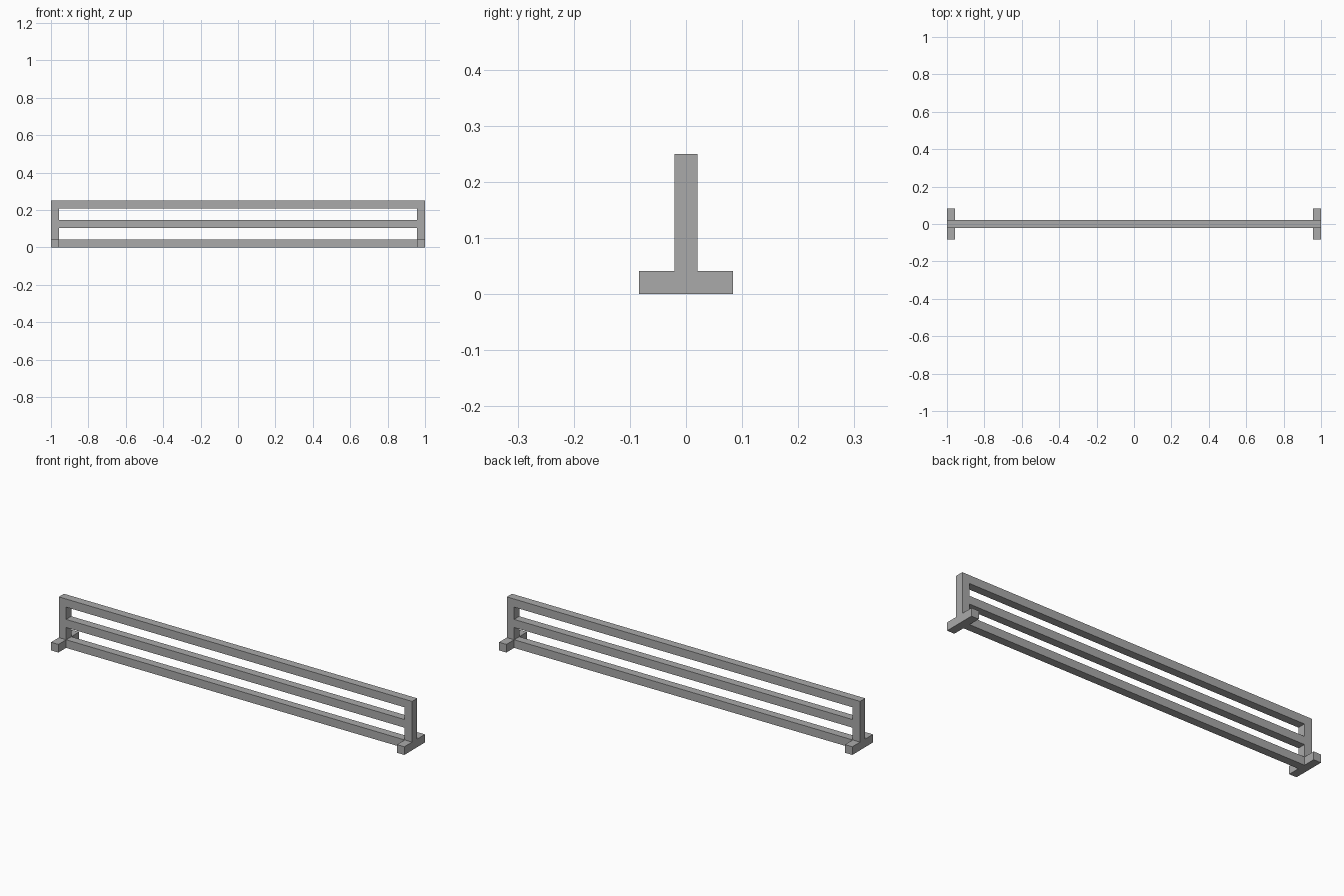
import bpy

cube = bpy.data.objects.get("Cube")
if cube:
    bpy.data.objects.remove(cube, do_unlink=True)

T = 2 / 48          # thickness of every bar
HEIGHT = 6 * T
FOOT_LENGTH = 4 * T

grey = bpy.data.materials.new("plain grey")
grey.use_nodes = True
colour = (0.4, 0.4, 0.4, 1)
grey.diffuse_color = colour
grey.node_tree.nodes["Principled BSDF"].inputs["Base Color"].default_value = colour


def bar(name, size, location):
    bpy.ops.mesh.primitive_cube_add(size=1, location=location)
    obj = bpy.context.object
    obj.name = name
    obj.scale = size
    bpy.ops.object.transform_apply(location=False, rotation=False, scale=True)
    obj.data.materials.append(grey)
    return obj


# Rails spanning between the posts
for name, z in (("bottom_rail", T / 2), ("middle_rail", HEIGHT / 2),
                ("top_rail", HEIGHT - T / 2)):
    bar(name, (2 - 2 * T, T, T), (0, 0, z))

# End posts, each standing on a cross foot
for side, sign in (("left", 1), ("right", -1)):
    x = sign * (1 - T / 2)
    bar(side + "_post", (T, T, HEIGHT - T), (x, 0, (HEIGHT + T) / 2))
    bar(side + "_foot", (T, FOOT_LENGTH, T), (x, 0, T / 2))
